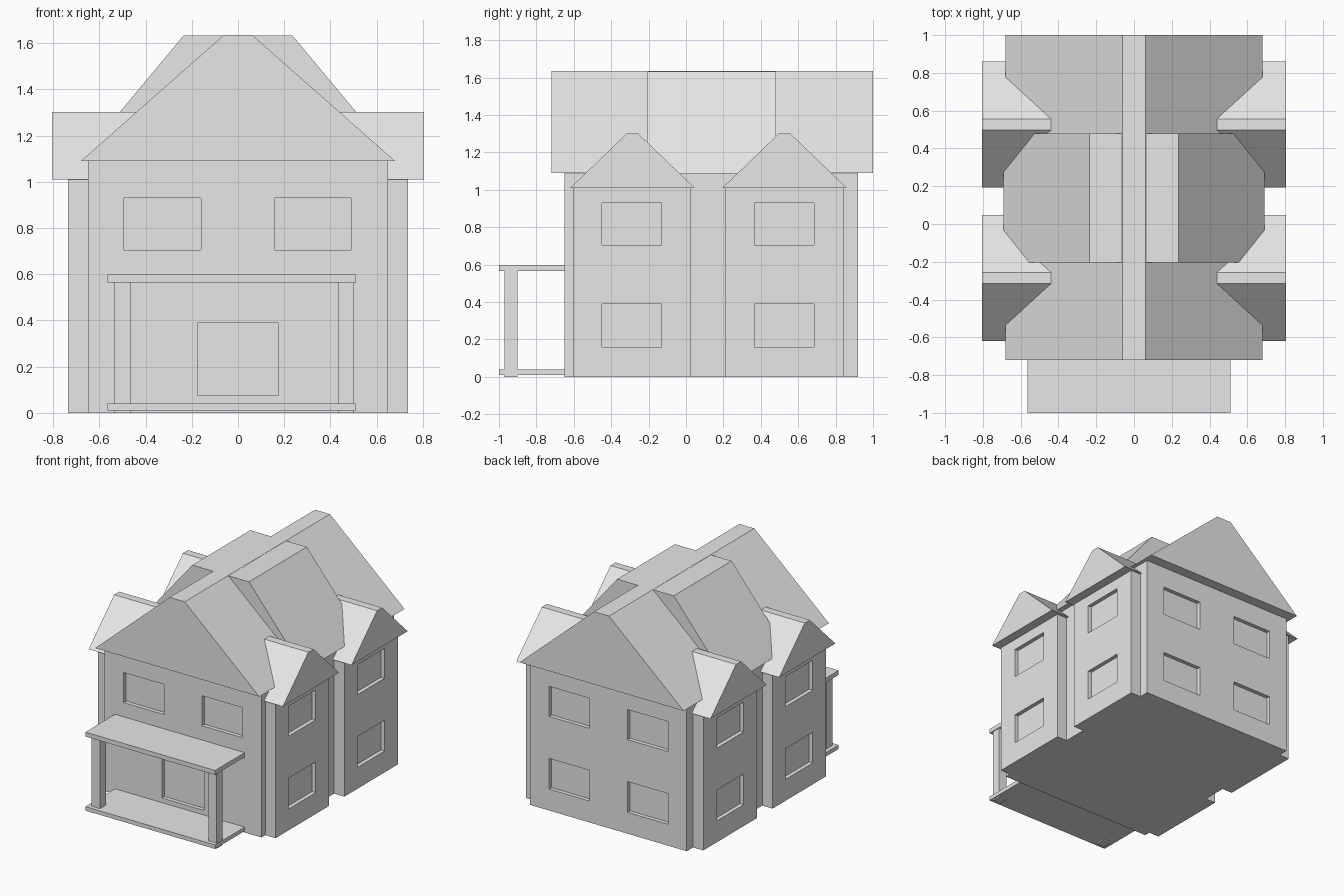
import bpy
import bmesh

cube = bpy.data.objects.get("Cube")
if cube:
    bpy.data.objects.remove(cube, do_unlink=True)

grey = bpy.data.materials.new("light_grey")
grey.use_nodes = True
colour = (0.8, 0.8, 0.8, 1)
grey.diffuse_color = colour
grey.node_tree.nodes["Principled BSDF"].inputs["Base Color"].default_value = colour


def prism(name, profile, start, end, axis):
    """Extrude a (horizontal, z) profile along the x or y axis."""
    def place(h, z, along):
        return (along, h, z) if axis == "x" else (h, along, z)

    bm = bmesh.new()
    rings = [[bm.verts.new(place(h, z, a)) for h, z in profile] for a in (start, end)]
    bm.faces.new(rings[0])
    bm.faces.new(rings[1])
    for i in range(len(profile)):
        j = (i + 1) % len(profile)
        bm.faces.new((rings[0][i], rings[0][j], rings[1][j], rings[1][i]))
    bmesh.ops.recalc_face_normals(bm, faces=bm.faces[:])
    mesh = bpy.data.meshes.new(name)
    bm.to_mesh(mesh)
    bm.free()
    mesh.materials.append(grey)
    obj = bpy.data.objects.new(name, mesh)
    bpy.context.collection.objects.link(obj)
    return obj


def box(name, xs, ys, zs):
    profile = [(xs[0], zs[0]), (xs[1], zs[0]), (xs[1], zs[1]), (xs[0], zs[1])]
    return prism(name, profile, ys[0], ys[1], "y")


def recess(wall, openings):
    """Cut shallow openings into a wall and discard the cutters."""
    for xs, ys, zs in openings:
        cutter = box("cutter", xs, ys, zs)
        cutter.hide_render = True
        mod = wall.modifiers.new("recess", "BOOLEAN")
        mod.operation = "DIFFERENCE"
        mod.solver = "EXACT"
        mod.object = cutter
        bpy.context.view_layer.update()
        graph = bpy.context.evaluated_depsgraph_get()
        mesh = bpy.data.meshes.new_from_object(wall.evaluated_get(graph))
        wall.modifiers.clear()
        wall.data = mesh
        bpy.data.objects.remove(cutter, do_unlink=True)


DEPTH = 0.03
UPPER, LOWER = (0.705, 0.93), (0.16, 0.39)
FRONT, BACK = -0.65, 0.92

# Main walls with door and windows
walls = box("main_walls", (-0.65, 0.65), (FRONT, BACK), (0, 1.09))
front_cut = (FRONT - 0.1, FRONT + DEPTH)
back_cut = (BACK - DEPTH, BACK + 0.1)
openings = [((-0.175, 0.175), front_cut, (0.075, 0.39))]
for xs in ((-0.493, -0.16), (0.157, 0.49)):
    openings.append((xs, front_cut, UPPER))
    openings += [(xs, back_cut, zs) for zs in (UPPER, LOWER)]
recess(walls, openings)

# Roofs with flat ridges
prism("main_roof", [(-0.68, 1.09), (0.68, 1.09), (0.062, 1.635), (-0.062, 1.635)],
      -0.72, 1.0, "y")
prism("middle_roof", [(-0.69, 1.088), (0.69, 1.088), (0.235, 1.634), (-0.235, 1.634)],
      -0.205, 0.48, "y")

# Side bays, each with two windows and a gabled roof
bays = {"front": ((-0.605, 0.025), (-0.45, -0.13), -0.286),
        "rear": ((0.21, 0.845), (0.367, 0.685), 0.527)}
for side, s in (("left", 1), ("right", -1)):
    for place, (ys, window, mid) in bays.items():
        bay = box(f"{place}_{side}_bay", sorted((s * 0.65, s * 0.735)), ys, (0, 1.01))
        cut = sorted((s * (0.735 - DEPTH), s * 0.85))
        recess(bay, [(cut, window, zs) for zs in (UPPER, LOWER)])
        gable = [(mid - 0.333, 1.01), (mid + 0.333, 1.01),
                 (mid + 0.03, 1.302), (mid - 0.03, 1.302)]
        prism(f"{place}_{side}_bay_roof", gable, s * 0.3, s * 0.805, "x")

# Porch
for name, zs in (("porch_floor", (0.01, 0.04)), ("porch_roof", (0.565, 0.598))):
    box(name, (-0.565, 0.51), (-1, FRONT), zs)
for name, x in (("right_porch_post", -0.535), ("left_porch_post", 0.433)):
    box(name, (x, x + 0.07), (-0.97, -0.9), (0, 0.57))
